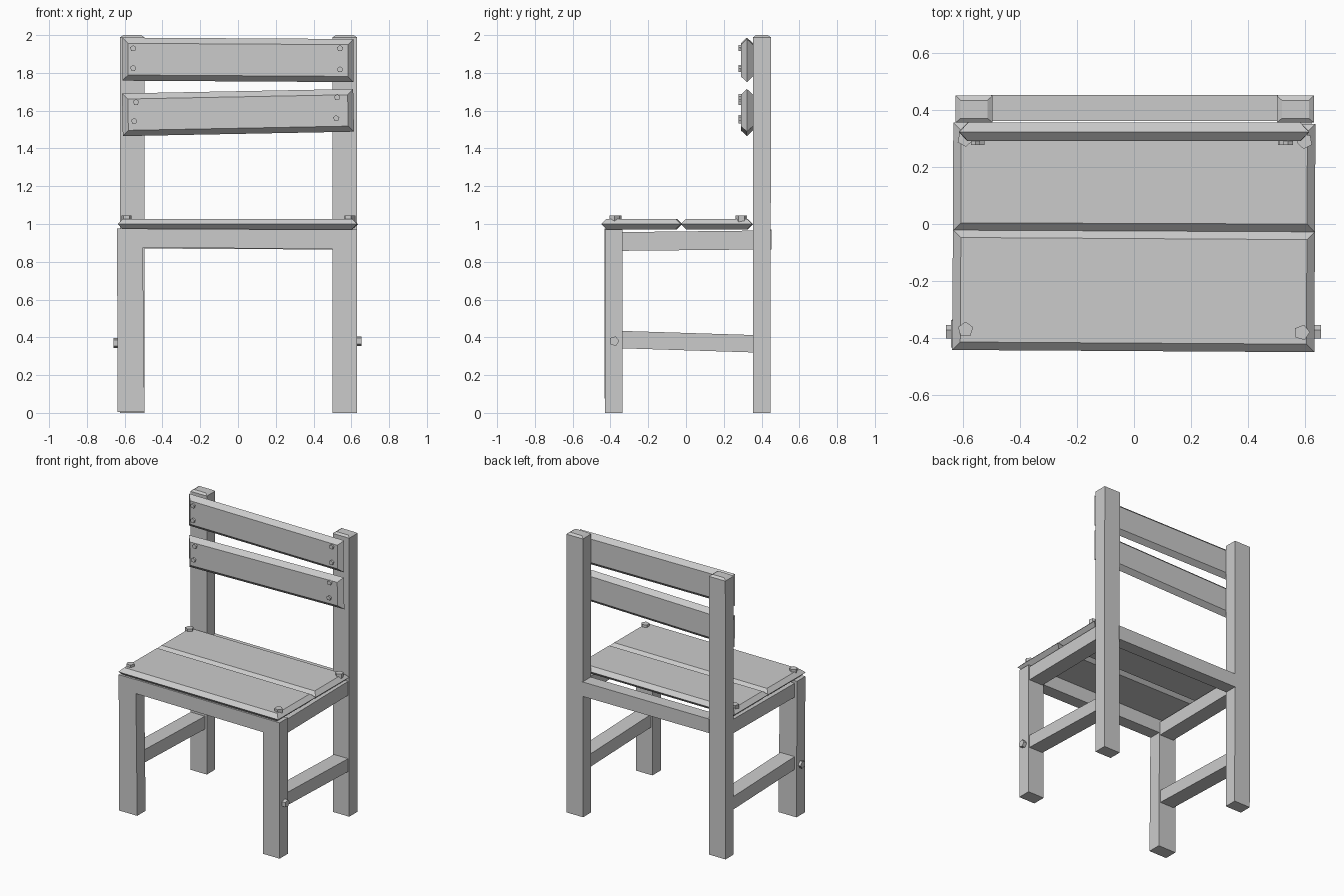
import bpy, bmesh
from math import radians, pi
from mathutils import Matrix

if "Cube" in bpy.data.objects:
    bpy.data.objects.remove(bpy.data.objects["Cube"])


def finish(name, bm):
    bmesh.ops.recalc_face_normals(bm, faces=bm.faces)
    me = bpy.data.meshes.new(name)
    bm.to_mesh(me)
    bm.free()
    ob = bpy.data.objects.new(name, me)
    bpy.context.collection.objects.link(ob)
    return ob


def loft(name, axis, rings):
    """Skin rectangles (pos, u0, u1, v0, v1) stacked along an axis; u, v are the other axes in order."""
    bm = bmesh.new()
    loops = []
    for pos, u0, u1, v0, v1 in rings:
        loop = []
        for u, v in ((u0, v0), (u1, v0), (u1, v1), (u0, v1)):
            co = [u, v]
            co.insert(axis, pos)
            loop.append(bm.verts.new(co))
        loops.append(loop)
    for a, b in zip(loops, loops[1:]):
        for i in range(4):
            j = (i + 1) % 4
            bm.faces.new((a[i], a[j], b[j], b[i]))
    bm.faces.new(loops[0])
    bm.faces.new(loops[-1])
    return finish(name, bm)


def board(name, axis, w, u, v, inset):
    """Plank whose rim comes to a ridge halfway through its thickness."""
    d = inset
    face = (u[0] + d, u[1] - d, v[0] + d, v[1] - d)
    return loft(name, axis, [(w[0], *face), ((w[0] + w[1]) / 2, *u, *v), (w[1], *face)])


def bolt(name, loc, radius, depth, rot):
    bm = bmesh.new()
    bmesh.ops.create_cone(bm, cap_ends=True, segments=5, radius1=radius, radius2=radius, depth=depth)
    ob = finish(name, bm)
    ob.location = loc
    ob.rotation_euler = rot
    return ob


# Back posts with chamfered tops
for side, x0, x1 in (("left", -0.625, -0.495), ("right", 0.5, 0.63)):
    loft("back_post_" + side, 2, [(0, x0, x1, 0.355, 0.447), (1.988, x0, x1, 0.355, 0.45),
                                  (2.0, x0 + 0.018, x1 - 0.018, 0.37, 0.433)])

# Front legs
loft("front_leg_left", 2, [(0.005, -0.638, -0.495, -0.43, -0.335), (0.975, -0.64, -0.505, -0.432, -0.338)])
loft("front_leg_right", 2, [(0, 0.5, 0.63, -0.43, -0.335), (0.97, 0.5, 0.63, -0.43, -0.335)])

# Front and back rails under the seat
loft("front_rail", 0, [(-0.51, -0.43, -0.34, 0.875, 0.975), (0.505, -0.43, -0.338, 0.868, 0.97)])
loft("back_rail", 0, [(-0.5, 0.36, 0.452, 0.87, 0.97), (0.505, 0.36, 0.452, 0.865, 0.968)])

# Side rails and sloping stretchers
for side, x0, x1 in (("left", -0.622, -0.51), ("right", 0.51, 0.622)):
    loft("side_rail_" + side, 1, [(-0.34, x0, x1, 0.858, 0.957), (0.36, x0, x1, 0.865, 0.965)])
    loft("stretcher_" + side, 1, [(-0.34, x0, x1, 0.342, 0.434), (0.36, x0, x1, 0.32, 0.412)])

# Seat planks
for name, y, turn in (("seat_plank_front", (-0.445, -0.023), -0.35), ("seat_plank_back", (-0.026, 0.353), -0.2)):
    ob = board(name, 2, (0.972, 1.027), (-0.634, 0.634), y, 0.028)
    ob.rotation_euler.z = radians(turn)

# Backrest slats, the lower one slightly tilted
for name, z, half, turn in (("back_slat_upper", 1.869, 0.114, 0.35), ("back_slat_lower", 1.59, 0.113, -1.1)):
    ob = board(name, 1, (0.29, 0.355), (-0.612, 0.612), (-half, half), 0.03)
    ob.location.z = z
    ob.rotation_euler.y = radians(turn)

# Screws in the slats
for i, (x, z) in enumerate(((-0.555, 1.93), (-0.555, 1.825), (0.54, 1.93), (0.54, 1.818),
                            (-0.54, 1.645), (-0.55, 1.545), (0.525, 1.67), (0.52, 1.56))):
    bolt(f"slat_screw_{i}", (x, 0.287, z), 0.017, 0.02, (pi / 2, 0, 0))

# Bolts in the seat
for i, (x, y) in enumerate(((-0.59, -0.37), (0.588, -0.38), (-0.592, 0.298), (0.598, 0.29))):
    bolt(f"seat_bolt_{i}", (x, y, 1.028), 0.028, 0.034, (0, 0, i))

# Bolts on the outside of the front legs
for side, x, z in (("left", -0.642, 0.37), ("right", 0.639, 0.38)):
    bolt("leg_bolt_" + side, (x, -0.38, z), 0.027, 0.032, (0, pi / 2, 0))
